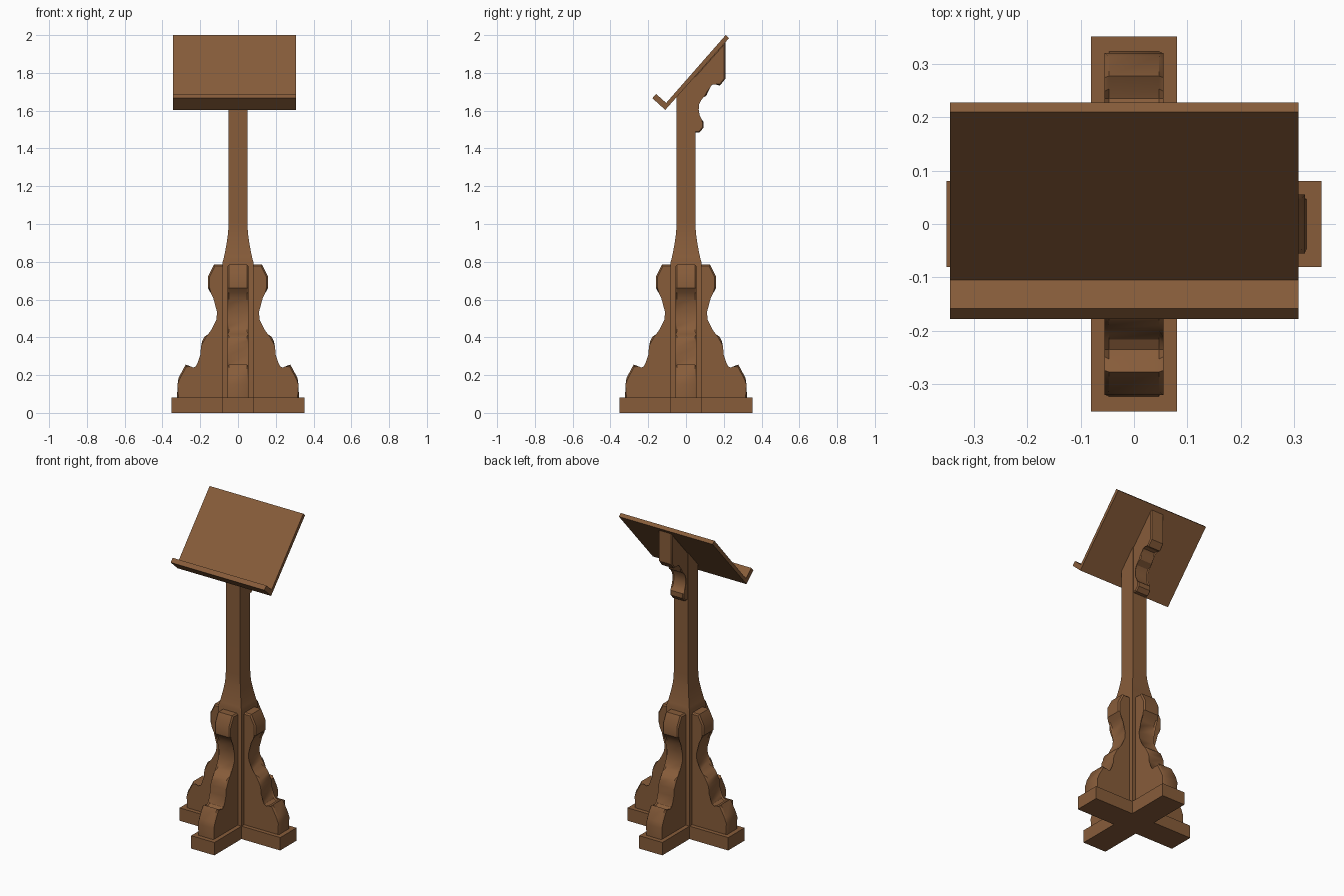
import bpy, bmesh, math
from mathutils import Matrix

if "Cube" in bpy.data.objects:
    bpy.data.objects.remove(bpy.data.objects["Cube"])

wood = bpy.data.materials.new("brown wood")
wood.diffuse_color = (0.242, 0.107, 0.042, 1)
wood.use_nodes = True
wood.node_tree.nodes["Principled BSDF"].inputs["Base Color"].default_value = wood.diffuse_color


def finish(name, bm, smooth=False):
    bmesh.ops.recalc_face_normals(bm, faces=bm.faces[:])
    me = bpy.data.meshes.new(name)
    bm.to_mesh(me)
    bm.free()
    me.materials.append(wood)
    ob = bpy.data.objects.new(name, me)
    bpy.context.collection.objects.link(ob)
    if smooth:
        bpy.ops.object.select_all(action='DESELECT')
        ob.select_set(True)
        bpy.context.view_layer.objects.active = ob
        bpy.ops.object.shade_smooth_by_angle(angle=math.radians(32))
    return ob


def prism(profile, x0, x1, bevel=0, inner=-9):
    """Extrude a (y, z) profile along x; chamfer the side outline beyond y = inner."""
    bm = bmesh.new()
    a = [bm.verts.new((x0, y, z)) for y, z in profile]
    b = [bm.verts.new((x1, y, z)) for y, z in profile]
    n = len(profile)
    bm.faces.new(a)
    bm.faces.new(b[::-1])
    for i in range(n):
        j = (i + 1) % n
        bm.faces.new((a[i], b[i], b[j], a[j]))
    if bevel:
        edges = [e for e in bm.edges
                 if abs(e.verts[0].co.x - e.verts[1].co.x) < 1e-6
                 and max(v.co.y for v in e.verts) > inner + 1e-4
                 and abs(e.verts[0].co.z - e.verts[1].co.z) + 0.5 * (e.verts[0].co.z > 0.1) > 1e-4]
        bmesh.ops.bevel(bm, geom=edges, offset=bevel, segments=1,
                        affect='EDGES', clamp_overlap=True)
    return bm


# Cross-shaped foot
w, r, h = 0.081, 0.351, 0.081
cross = [(w, w), (w, r), (-w, r), (-w, w), (-r, w), (-r, -w),
         (-w, -w), (-w, -r), (w, -r), (w, -w), (r, -w), (r, w)]
bm = bmesh.new()
face = bm.faces.new([bm.verts.new((x, y, 0)) for x, y in cross])
ext = bmesh.ops.extrude_face_region(bm, geom=[face])
bmesh.ops.translate(bm, vec=(0, 0, h),
                    verts=[v for v in ext["geom"] if isinstance(v, bmesh.types.BMVert)])
if not any(f.normal.z < 0 and all(v.co.z == 0 for v in f.verts) for f in bm.faces):
    low = [v for v in bm.verts if v.co.z == 0]
    if not any(all(v.co.z == 0 for v in f.verts) for f in bm.faces):
        bm.faces.new(low)
finish("cross_foot", bm)

# Square post: wide below, flaring into a slim shaft, top cut to the desk slope
def desk_back(y):
    return 1.604 + (y + 0.11) * 1.124

rings = [(0.081, 0.06), (0.081, 0.80), (0.075, 0.822), (0.067, 0.86),
         (0.06, 0.90), (0.054, 0.94), (0.051, 0.975), (0.05, 1.01), (0.05, None)]
bm = bmesh.new()
prev = None
for s, z in rings:
    ring = [bm.verts.new((x * s, y * s, desk_back(y * s) + 0.005 if z is None else z))
            for x, y in ((-1, -1), (1, -1), (1, 1), (-1, 1))]
    if prev:
        for i in range(4):
            j = (i + 1) % 4
            bm.faces.new((prev[i], prev[j], ring[j], ring[i]))
    else:
        bm.faces.new(ring[::-1])
    prev = ring
bm.faces.new(prev)
finish("post", bm, True)

# Four scrolled buttress legs
leg = [(0.07, 0.078), (0.07, 0.785), (0.127, 0.785), (0.159, 0.722), (0.159, 0.66),
       (0.137, 0.638), (0.123, 0.61), (0.114, 0.575), (0.111, 0.535), (0.114, 0.495),
       (0.122, 0.46), (0.136, 0.433), (0.158, 0.417), (0.178, 0.403), (0.19, 0.38),
       (0.196, 0.35), (0.2, 0.305), (0.205, 0.265), (0.216, 0.242), (0.235, 0.231),
       (0.253, 0.238), (0.277, 0.256), (0.315, 0.185), (0.32, 0.15), (0.323, 0.078)]
for k, name in enumerate(("back_leg", "left_leg", "front_leg", "right_leg")):
    bm = prism(leg, -0.055, 0.055, 0.008, 0.07)
    bmesh.ops.rotate(bm, cent=(0, 0, 0), verts=bm.verts[:],
                     matrix=Matrix.Rotation(k * math.pi / 2, 3, 'Z'))
    finish(name, bm, True)

# Scrolled bracket behind the desk
bracket = [(0.04, desk_back(0.04) + 0.004), (0.04, 1.485), (0.072, 1.485), (0.093, 1.51),
           (0.093, 1.54), (0.077, 1.553), (0.066, 1.575), (0.061, 1.605), (0.064, 1.635),
           (0.074, 1.658), (0.092, 1.67), (0.108, 1.68), (0.117, 1.7), (0.122, 1.725),
           (0.133, 1.741), (0.15, 1.746), (0.18, 1.733), (0.208, 1.768),
           (0.208, desk_back(0.208) + 0.004)]
finish("desk_bracket", prism(bracket, -0.047, 0.047, 0.006, 0.04), True)

# Sloping book rest with its front lip
desk = [(0.21, 2.0), (0.228, 1.984), (-0.11, 1.604), (-0.178, 1.666),
        (-0.158, 1.688), (-0.105, 1.641)]
finish("book_rest", prism(desk, -0.345, 0.308))
